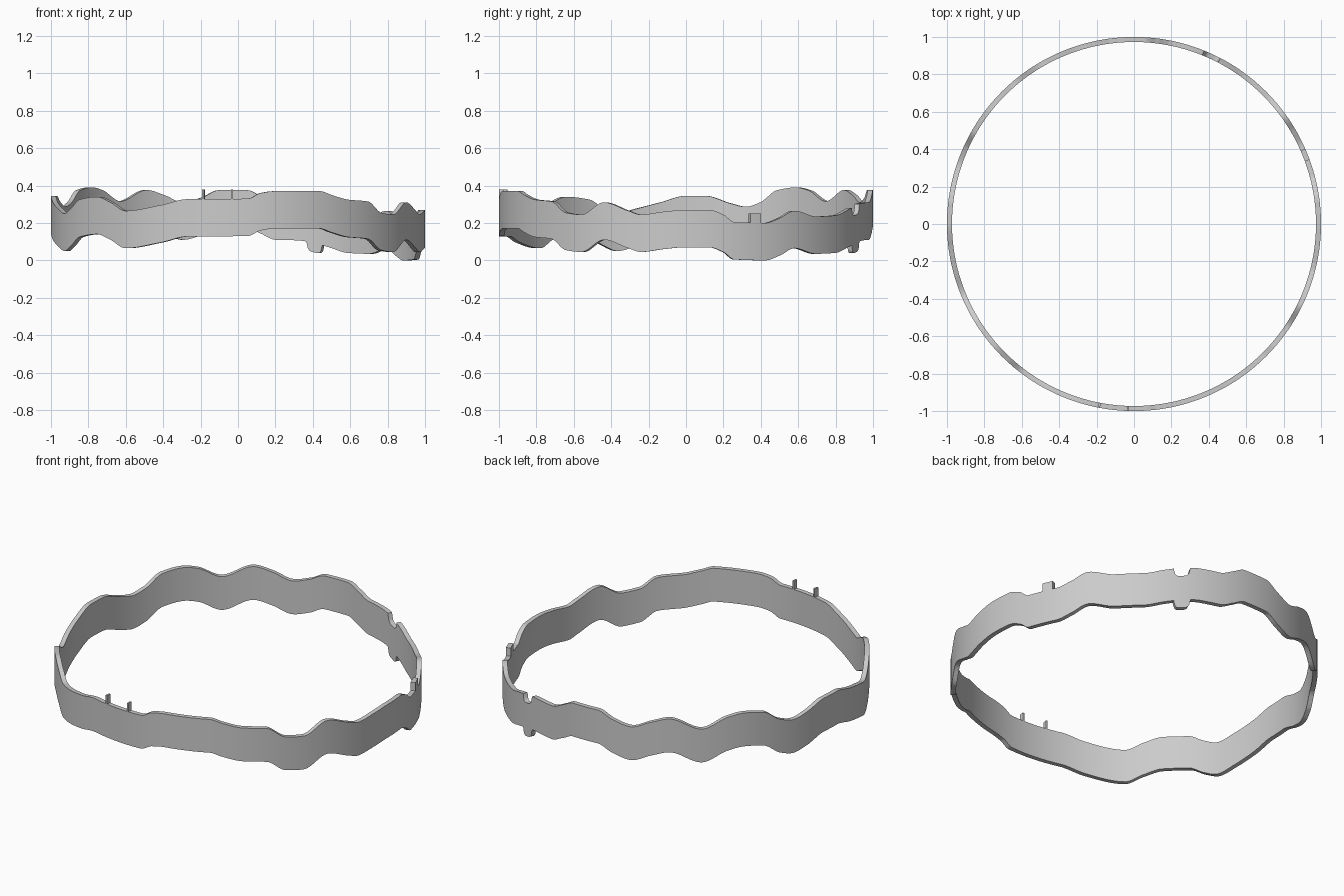
import bpy, bmesh
from math import sin, cos, radians

if "Cube" in bpy.data.objects:
    bpy.data.objects.remove(bpy.data.objects["Cube"])

R_OUT, R_IN, HEIGHT = 1.0, 0.973, 0.2

# Top edge of the band: (angle in degrees from +x, height)
WAVE = [(0, .27), (7, .27), (11.5, .245), (15, .205), (25, .20), (30, .225), (35.5, .265),
        (44, .235), (53, .24), (60, .27), (66, .295), (71, .307), (78, .31), (83, .345),
        (87, .375), (96, .375), (101.5, .335), (107.5, .31), (114, .35), (120, .376),
        (130, .316), (138, .375), (143, .39), (150, .375), (156, .31), (161, .287),
        (166, .305), (174, .345), (180, .345), (188, .31), (196, .275), (202, .25),
        (207, .28), (212, .325), (221, .34), (227, .31), (233, .265), (246, .297),
        (254, .327), (273, .33), (277, .36), (281.5, .37), (296, .37), (300, .35),
        (306, .325), (314, .315), (320, .255), (326, .245), (334, .31), (342, .265),
        (346, .245), (353, .26)]


def wave(a):
    """Smooth periodic curve through the wave points, flat at every peak and dip."""
    a %= 360
    n = len(WAVE)
    i = max(k for k in range(n) if WAVE[k][0] <= a)
    pt = lambda k: (WAVE[k % n][0] + 360 * (k // n), WAVE[k % n][1])

    def slope(k):
        (x0, y0), (x1, y1), (x2, y2) = pt(k - 1), pt(k), pt(k + 1)
        s, t = (y1 - y0) / (x1 - x0), (y2 - y1) / (x2 - x1)
        return 2 * s * t / (s + t) if s * t > 0 else 0
    (x0, y0), (x1, y1) = pt(i), pt(i + 1)
    h = x1 - x0
    t = (a - x0) / h
    return ((2*t**3 - 3*t*t + 1) * y0 + (t**3 - 2*t*t + t) * h * slope(i)
            + (3*t*t - 2*t**3) * y1 + (t**3 - t*t) * h * slope(i + 1))


def key(a):
    """Rounded locating key: notch in the top edge, matching tab below."""
    u = abs(a - 65.2) / 2.6
    return 0.05 * (1 - u**4) ** 0.5 if u < 1 else 0


def arc_strip(name, a0, a1, steps, low, high):
    """Curved wall between two height functions; closed when it spans 360 degrees."""
    closed = a1 - a0 == 360
    bm = bmesh.new()
    cols = []
    for i in range(steps if closed else steps + 1):
        a = a0 + (a1 - a0) * i / steps
        c, s = cos(radians(a)), sin(radians(a))
        cols.append([bm.verts.new((r * c, r * s, z)) for r, z in
                     ((R_OUT, low(a)), (R_OUT, high(a)), (R_IN, high(a)), (R_IN, low(a)))])
    for i in range(steps):
        p, q = cols[i], cols[(i + 1) % len(cols)]
        for j in range(4):
            k = (j + 1) % 4
            bm.faces.new((p[j], q[j], q[k], p[k]))
    if not closed:
        bm.faces.new(cols[0])
        bm.faces.new(cols[-1])
    bmesh.ops.recalc_face_normals(bm, faces=bm.faces)
    me = bpy.data.meshes.new(name)
    bm.to_mesh(me)
    bm.free()
    ob = bpy.data.objects.new(name, me)
    bpy.context.collection.objects.link(ob)
    bpy.ops.object.select_all(action='DESELECT')
    ob.select_set(True)
    bpy.context.view_layer.objects.active = ob
    bpy.ops.object.shade_smooth_by_angle(angle=radians(30))
    return ob


# Wavy band with the key notch and tab
arc_strip("wavy_band", 0, 360, 1440,
          lambda a: wave(a) - HEIGHT - key(a), lambda a: wave(a) - key(a))

# Upright pegs on the top edge: two thin ones in front, one wide at the right
for name, mid, half, top in (("front_peg_left", 259.2, 0.3, .38),
                             ("front_peg_right", 268.1, 0.3, .38),
                             ("side_peg", 21.9, 1.8, .25)):
    arc_strip(name, mid - half, mid + half, 4,
              lambda a: wave(a) - 0.02, lambda a, t=top: t)
